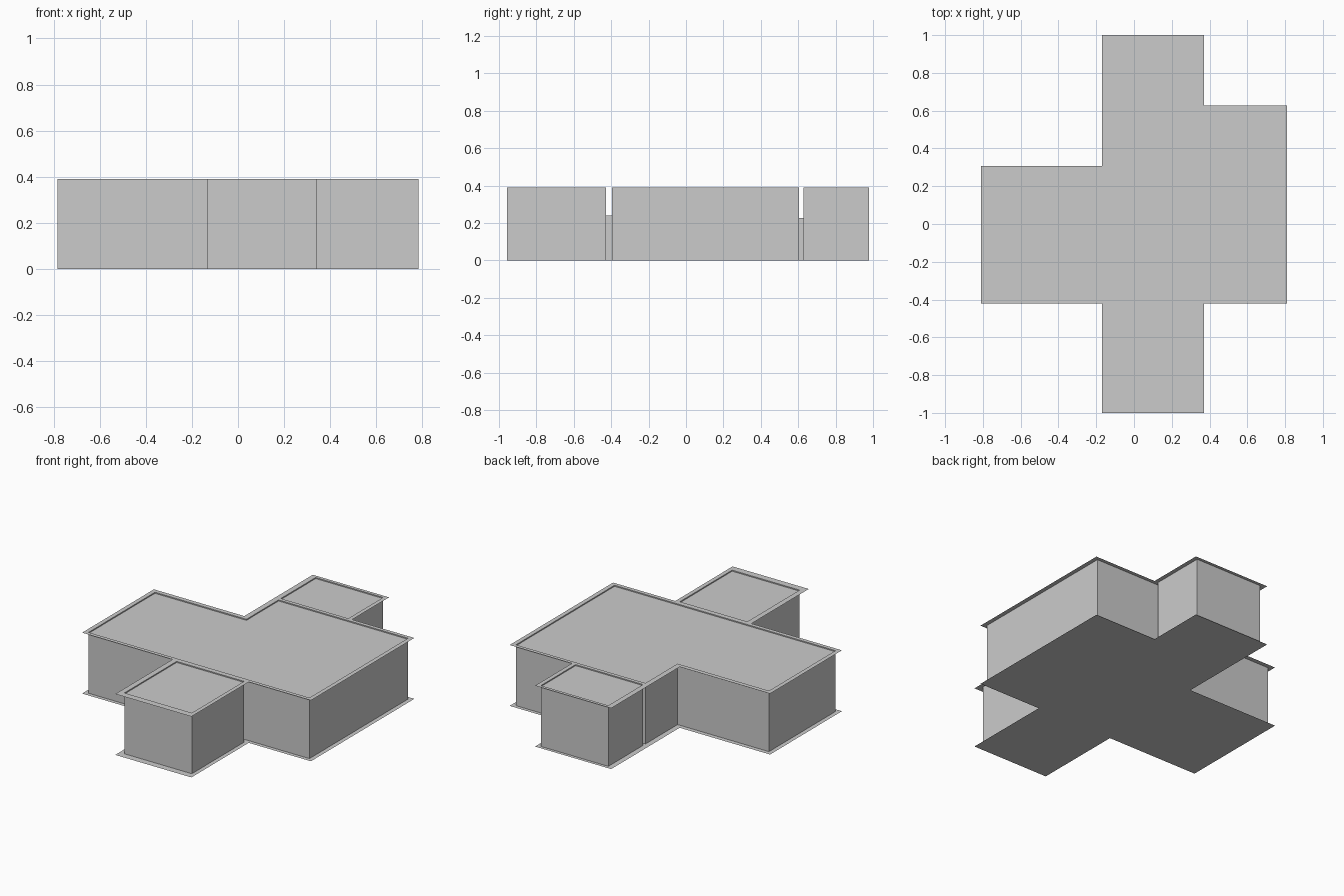
import bpy, bmesh

if "Cube" in bpy.data.objects:
    bpy.data.objects.remove(bpy.data.objects["Cube"])

H = 0.39          # wall height
ROOF = 0.383      # roof panels sit just below the rim

# Counter-clockwise plans: slab outline and the three rooms
SLAB = [(-.17, -1), (.37, -1), (.37, -.42), (.811, -.42), (.811, .627), (.37, .627),
        (.37, 1), (-.17, 1), (-.17, .307), (-.811, .307), (-.811, -.42), (-.17, -.42)]
MAIN = [(-.783, -.395), (.783, -.395), (.783, .603), (-.135, .603), (-.135, .278), (-.783, .278)]
FRONT = [(-.135, -.957), (.343, -.957), (.343, -.428), (-.135, -.428)]
BACK = [(-.135, .627), (.343, .627), (.343, .979), (-.135, .979)]
DOOR_X = (0.02, 0.19)
# Height of the doorway in each wall facing a passage, keyed by wall y
DOORS = {-.428: .24, -.395: .24, .603: .227, .627: .227}


def finish(name, bm):
    me = bpy.data.meshes.new(name)
    bm.to_mesh(me)
    bm.free()
    ob = bpy.data.objects.new(name, me)
    bpy.context.collection.objects.link(ob)
    return ob


def quad(bm, p, q, z0, z1):
    bm.faces.new([bm.verts.new(c) for c in
                  ((*p, z0), (*q, z0), (*q, z1), (*p, z1))])


def flat(name, plan, z, down=False):
    bm = bmesh.new()
    f = bm.faces.new([bm.verts.new((x, y, z)) for x, y in plan])
    if down:
        f.normal_flip()
    finish(name, bm)


def room(name, plan):
    # Thin outer walls, with a doorway cut where a passage meets them
    bm = bmesh.new()
    for p, q in zip(plan, plan[1:] + plan[:1]):
        lo, hi = min(p[0], q[0]), max(p[0], q[0])
        if p[1] == q[1] and p[1] in DOORS and lo < DOOR_X[0] and hi > DOOR_X[1]:
            a, b = DOOR_X if p[0] < q[0] else DOOR_X[::-1]
            y = p[1]
            quad(bm, p, (a, y), 0, H)
            quad(bm, (a, y), (b, y), DOORS[y], H)
            quad(bm, (b, y), q, 0, H)
        else:
            quad(bm, p, q, 0, H)
    bmesh.ops.remove_doubles(bm, verts=bm.verts, dist=1e-5)
    finish(name + "_walls", bm)
    flat(name + "_roof", plan, ROOF)


for name, plan in (("main_room", MAIN), ("front_room", FRONT), ("back_room", BACK)):
    room(name, plan)

# Passages: two jambs and a lintel bridging the gap between rooms
for name, y0, y1 in (("front_passage", -.428, -.395), ("back_passage", .603, .627)):
    bm = bmesh.new()
    z = DOORS[y0]
    a, b = DOOR_X
    quad(bm, (a, y1), (a, y0), 0, z)
    quad(bm, (b, y0), (b, y1), 0, z)
    bm.faces.new([bm.verts.new(c) for c in
                  ((a, y0, z), (b, y0, z), (b, y1, z), (a, y1, z))])
    finish(name, bm)

# Floor slab
flat("floor_slab", SLAB, 0, down=True)

# Roof rim: slab outline with the three rooms cut out
cu = bpy.data.curves.new("rim_outline", 'CURVE')
cu.dimensions = '2D'
cu.fill_mode = 'BOTH'
for plan in (SLAB, MAIN, FRONT, BACK):
    sp = cu.splines.new('POLY')
    sp.points.add(len(plan) - 1)
    for pt, (x, y) in zip(sp.points, plan):
        pt.co = (x, y, 0, 1)
    sp.use_cyclic_u = True
rim = bpy.data.objects.new("roof_rim", cu)
rim.location.z = H
bpy.context.collection.objects.link(rim)
bpy.context.view_layer.objects.active = rim
rim.select_set(True)
bpy.ops.object.convert(target='MESH')
